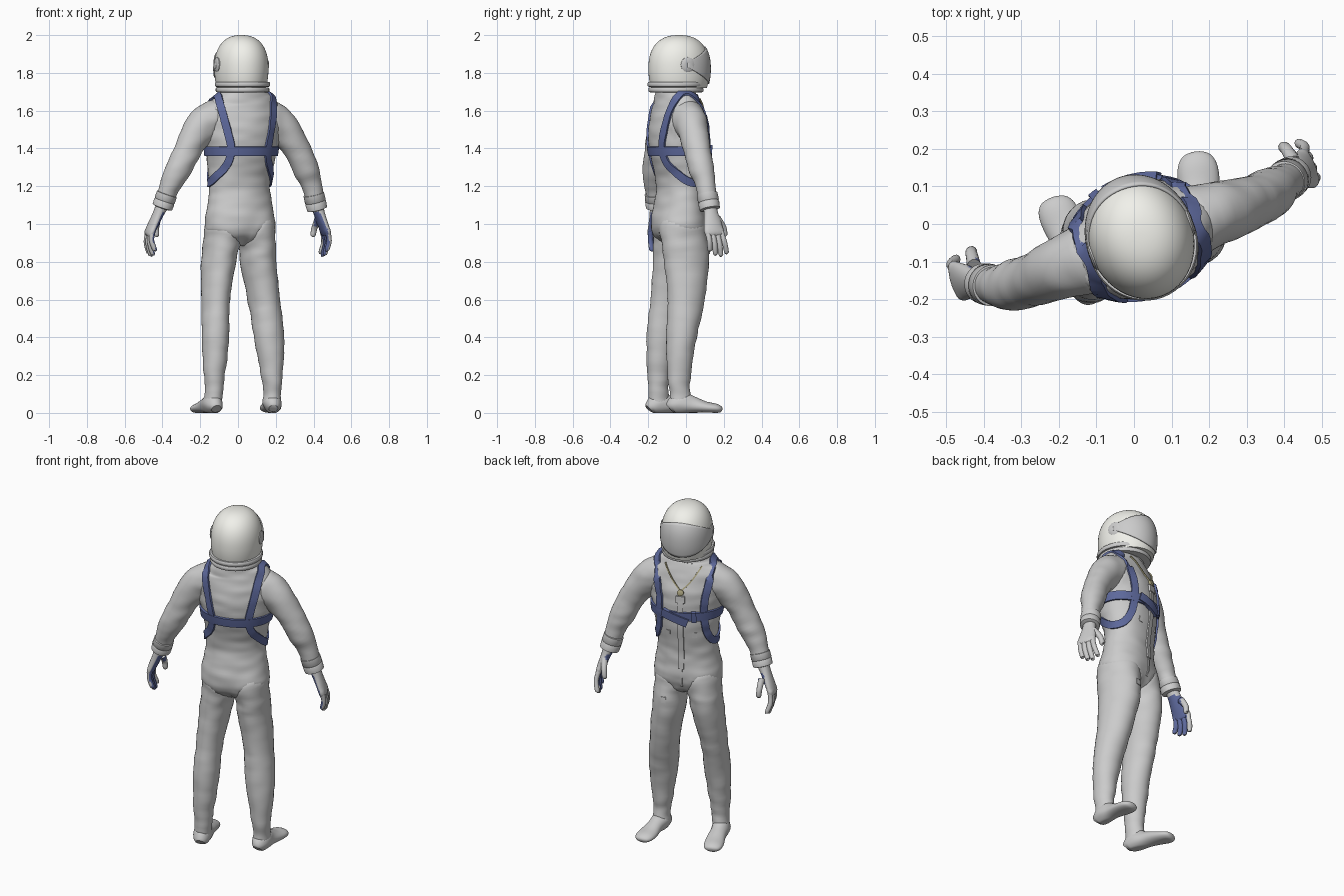
import bpy, bmesh, math
from mathutils import Vector, noise
from mathutils.bvhtree import BVHTree

if "Cube" in bpy.data.objects:
    bpy.data.objects.remove(bpy.data.objects["Cube"])

YAW = math.radians(20)
SIDE = Vector((math.cos(YAW), math.sin(YAW), 0))     # figure's lateral axis
FWD = Vector((-math.sin(YAW), math.cos(YAW), 0))     # direction the figure faces
MID = Vector((0.015, -0.035, 0))
UP = Vector((0, 0, 1))


def local(s, p, z):
    return MID + SIDE * s + FWD * p + UP * z


def colour(name, rgb):
    m = bpy.data.materials.new(name)
    m.diffuse_color = (*rgb, 1)
    m.use_nodes = True
    m.node_tree.nodes["Principled BSDF"].inputs["Base Color"].default_value = m.diffuse_color
    return m


BLUE = colour("strap_blue", (0.11, 0.14, 0.33))
WHITE = colour("helmet_white", (0.88, 0.88, 0.83))
TAN = colour("cord_tan", (0.42, 0.38, 0.22))


def spline(pts, steps, closed=False):
    """Catmull-Rom through tuples of any length."""
    n, out = len(pts), []
    for i in range(n if closed else n - 1):
        g = [pts[j % n] if closed else pts[min(max(j, 0), n - 1)] for j in range(i - 1, i + 3)]
        for k in range(steps):
            t = k / steps
            out.append(tuple(0.5 * (2 * b + (c - a) * t + (2 * a - 5 * b + 4 * c - d) * t * t
                                    + (3 * b - a - 3 * c + d) * t ** 3) for a, b, c, d in zip(*g)))
    return out if closed else out + [tuple(pts[-1])]


def tube(pts, side=SIDE, steps=7, n=32):
    """Rings of an elliptical tube; each point is x, y, z, side radius, other radius."""
    sp = spline(pts, steps)
    rings = []
    for i, q in enumerate(sp):
        t = (Vector(sp[min(i + 1, len(sp) - 1)][:3]) - Vector(sp[max(i - 1, 0)][:3])).normalized()
        u = (side - t * side.dot(t)).normalized()
        v = t.cross(u)
        ru, rv = max(q[3], 0.002), max(q[4], 0.002)
        rings.append([Vector(q[:3]) + u * ru * math.cos(a) + v * rv * math.sin(a)
                      for a in (2 * math.pi * k / n for k in range(n))])
    return rings


def mesh_object(name, bm, mat=None):
    me = bpy.data.meshes.new(name)
    bm.to_mesh(me)
    bm.free()
    ob = bpy.data.objects.new(name, me)
    bpy.context.collection.objects.link(ob)
    if mat:
        me.materials.append(mat)
    return ob


def loft(bm, rings, closed=False, wrap=True, cap=True):
    vs = [[bm.verts.new(p) for p in r] for r in rings]
    n = len(vs[0])
    for i in range(len(vs) if closed else len(vs) - 1):
        a, b = vs[i], vs[(i + 1) % len(vs)]
        for k in range(n if wrap else n - 1):
            bm.faces.new((a[k], a[(k + 1) % n], b[(k + 1) % n], b[k]))
    if cap and not closed:
        bm.faces.new(vs[0])
        bm.faces.new(vs[-1])
    bmesh.ops.recalc_face_normals(bm, faces=bm.faces)
    bm.normal_update()
    return [v for r in vs for v in r]


def skin(name, rings, mat=None, **kw):
    bm = bmesh.new()
    loft(bm, rings, **kw)
    return mesh_object(name, bm, mat)


def tree_of(rings):
    bm = bmesh.new()
    loft(bm, rings)
    tree = BVHTree.FromBMesh(bm)
    bm.free()
    return tree


def fuse(name, parts, k):
    """Overlapping tubes as one mesh: fillet the joins over distance k, drop hidden faces."""
    trees = [tree_of(r) for r in parts]
    bm = bmesh.new()
    groups = [loft(bm, r) for r in parts]
    buried, lift = set(), {}
    for i, verts in enumerate(groups):
        for v in verts:
            for j, tree in enumerate(trees):
                if i == j:
                    continue
                hit, nor, _, d = tree.find_nearest(v.co)
                if (v.co - hit).dot(nor) < 0 and d > 0.6 * k:
                    buried.add(v)
                h = max(k - d, 0) / k
                lift[v] = max(lift.get(v, 0), h * h * k / 4)
    for v, d in lift.items():
        v.co += v.normal * d
    bmesh.ops.delete(bm, geom=[f for f in bm.faces if all(v in buried for v in f.verts)], context='FACES')
    return mesh_object(name, bm)


def ribbon(name, pts, width, height, tree, mat=None, closed=False, steps=6):
    """Flat band laid on a surface; pts are figure-local side, forward, z."""
    sp = [Vector(p) for p in spline([tuple(local(*p)) for p in pts], steps, closed)]
    hits = [tree.find_nearest(p)[:2] for p in sp]
    n, rings = len(hits), []
    for i, (c, nor) in enumerate(hits):
        a = hits[(i + 1) % n if closed else min(i + 1, n - 1)][0]
        b = hits[(i - 1) % n if closed else max(i - 1, 0)][0]
        across = (a - b).cross(nor).normalized() * width / 2
        row = [tree.find_nearest(c + across * k)[0] for k in (-1, 0, 1)]
        rings.append([q + nor * height for q in row] + [q - nor * 0.003 for q in reversed(row)])
    return skin(name, rings, mat, closed=closed)


# suit: torso, legs, feet and arms
torso = tube([(.008, -.035, .895, .06, .05), (.009, -.035, .925, .125, .1), (.01, -.038, .97, .172, .128),
              (.01, -.04, 1.03, .186, .136), (.008, -.035, 1.12, .173, .125), (.008, -.03, 1.2, .166, .122),
              (.012, -.03, 1.3, .178, .137), (.017, -.037, 1.4, .192, .152), (.018, -.042, 1.5, .197, .152),
              (.02, -.045, 1.58, .195, .135), (.022, -.05, 1.64, .182, .118), (.02, -.055, 1.675, .15, .108),
              (.018, -.055, 1.7, .118, .104), (.018, -.055, 1.73, .11, .102)], n=48)
left_leg = tube([(-.07, -.05, 1.08, .03, .04), (-.08, -.052, 1.0, .078, .108), (-.09, -.055, .9, .09, .122),
                 (-.103, -.06, .8, .088, .118), (-.118, -.095, .6, .073, .095), (-.12, -.13, .4, .07, .08),
                 (-.125, -.145, .2, .055, .06), (-.127, -.145, .1, .041, .047), (-.13, -.143, .055, .034, .038)])
right_leg = tube([(.085, -.03, 1.08, .03, .04), (.096, -.025, 1.0, .08, .108), (.105, -.007, .9, .09, .122),
                  (.107, .003, .8, .092, .122), (.137, 0, .6, .083, .1), (.165, -.025, .4, .08, .08),
                  (.18, -.037, .2, .056, .063), (.18, -.033, .1, .043, .05), (.181, -.03, .055, .034, .038)])


def foot(heel, toe):
    h, t = Vector(heel), Vector(toe)
    prof = [(0, .022, .025, .025), (.06, .034, .037, .04), (.22, .042, .044, .05), (.45, .042, .047, .042),
            (.7, .03, .053, .03), (.88, .022, .05, .024), (.97, .018, .036, .017), (1, .016, .015, .008)]
    side = (t - h).normalized().cross(UP)
    return tube([(*h.lerp(t, k).xy, z, w, v) for k, z, w, v in prof], side, 4)


left_arm = tube([(-.06, -.07, 1.56, .05, .05), (-.12, -.09, 1.57, .078, .076), (-.19, -.115, 1.53, .083, .085),
                 (-.257, -.145, 1.41, .07, .072), (-.315, -.163, 1.29, .068, .069), (-.365, -.165, 1.19, .054, .054),
                 (-.40, -.158, 1.09, .046, .046)], FWD)
right_arm = tube([(.09, -.01, 1.56, .05, .05), (.155, .01, 1.57, .078, .076), (.222, .03, 1.53, .083, .085),
                  (.305, .055, 1.41, .072, .075), (.36, .083, 1.29, .066, .067), (.395, .107, 1.19, .052, .053),
                  (.416, .125, 1.09, .046, .046)], FWD)
suit = fuse("suit", [torso, left_leg, right_leg, left_arm, right_arm,
                     foot((-.115, -.195, 0), (-.217, .07, 0)), foot((.187, -.088, 0), (.165, .19, 0))], .05)
torso_tree = tree_of(torso)
# soft cloth wrinkles and flat soles
for v, nor in [(v, v.normal.copy()) for v in suit.data.vertices]:
    c = v.co
    v.co = c + nor * 0.005 * noise.noise(Vector((c.x * 9, c.y * 9, c.z * 22)))
    v.co.z = max(v.co.z, 0)
suit_tree = BVHTree.FromPolygons([v.co.copy() for v in suit.data.vertices],
                                 [list(p.vertices) for p in suit.data.polygons])


# gloves with blue palms, and cuffs
def glove(name, sgn, *points):
    w, k, t, a, b = map(Vector, points)
    inward = SIDE * -sgn
    d = (k - w).normalized()
    parts = [tube([(*w, .034, .034), (*w.lerp(k, .35), .04, .027), (*w.lerp(k, .8), .052, .023),
                   (*k, .05, .018), (*(k + d * .012), .035, .008)], FWD, 5)]
    for i in range(4):
        j = i - 1.5
        p0 = k - d * .02 + FWD * j * .025
        p2 = t + FWD * j * .032 + UP * (0.022, 0, -.006, .008)[i]
        p1 = p0.lerp(p2, .5) - inward * .012
        parts.append(tube([(*p0, .013, .013), (*p1, .0135, .0135), (*p0.lerp(p2, .93), .0125, .0125),
                           (*p2, .005, .005)], FWD, 4, 12))
    m = a.lerp(b, .5) + FWD * .012
    parts.append(tube([(*a, .018, .02), (*m, .016, .016), (*a.lerp(b, .93), .014, .014),
                       (*b, .005, .005)], SIDE, 4, 12))
    ob = fuse(name, parts, .012)
    ob.data.materials.append(None)
    ob.data.materials.append(BLUE)
    for p in ob.data.polygons:
        thumb = (p.center - a).dot(FWD) > 0.014
        p.material_index = int(p.normal.dot(inward) > 0.25 and p.center.z < 1.06 and not thumb)


glove("right_glove", 1, (.416, .125, 1.10), (.466, .15, .95), (.455, .172, .835),
      (.425, .165, 1.03), (.395, .208, .935))
glove("left_glove", -1, (-.40, -.157, 1.10), (-.472, -.15, .95), (-.457, -.137, .835),
      (-.425, -.11, 1.03), (-.432, -.07, .935))
for name, a, b in (("left_cuff", (-.376, -.164, 1.16), (-.402, -.158, 1.085)),
                   ("right_cuff", (.40, .112, 1.16), (.42, .127, 1.075))):
    a, b = Vector(a), Vector(b)
    prof = [(0, .048), (.02, .055), (.45, .056), (.5, .053), (.56, .056), (.95, .054), (1, .04)]
    skin(name, tube([(*a.lerp(b, k), r, r) for k, r in prof], FWD, 1))

# harness: a loop round each shoulder and a chest band
loop = [(.15, -.02, 1.69), (.148, -.09, 1.63), (.128, -.135, 1.5), (.112, -.15, 1.4), (.125, -.13, 1.32),
        (.16, -.07, 1.26), (.175, 0, 1.22), (.17, .07, 1.225), (.148, .11, 1.28), (.138, .13, 1.36),
        (.138, .13, 1.48), (.148, .07, 1.61)]
for name, m in (("left_strap", -1), ("right_strap", 1)):
    ribbon(name, [(s * m, p, z) for s, p, z in loop], .042, .011, suit_tree, BLUE, True)
band = [(.2 * math.cos(a), .155 * math.sin(a), 1.385) for a in (math.pi * i / 12 for i in range(24))]
ribbon("chest_band", band, .05, .012, torso_tree, BLUE, True, 3)
ribbon("band_tongue", [(.1, .13, 1.395), (.03, .15, 1.375), (-.04, .15, 1.35)], .048, .02, torso_tree, BLUE)
ribbon("buckle", [(-.09, .15, 1.385), (-.062, .15, 1.385)], .06, .02, torso_tree, BLUE, False, 2)

# zip flap, neck cord, pendant and patches
ribbon("zip_flap", [(0, .15, 1.5), (0, .15, 1.35), (0, .13, 1.2), (0, .13, 1.06)], .032, .008, suit_tree)
ribbon("zip_line", [(0, .13, 1.07), (0, .13, 1.0), (0, .12, .95)], .012, .005, suit_tree)
ribbon("zip_top", [(0, .15, 1.505), (0, .15, 1.465)], .05, .012, suit_tree)
for m in (-1, 1):
    ribbon("neck_cord", [(.1 * m, .07, 1.66), (.055 * m, .12, 1.59), (0, .14, 1.53)], .007, .007, suit_tree, TAN)
    ribbon("belly_patch", [(.075 * m - .014, .13, 1.27), (.075 * m + .014, .13, 1.27)], .03, .004, suit_tree)
ribbon("thigh_patch", [(.085, .15, .86), (.13, .15, .86)], .035, .004, suit_tree)
hit, nor = suit_tree.find_nearest(local(0, .15, 1.525))[:2]
skin("pendant", tube([(*(hit + nor * d), r, r) for d, r in ((-.004, .018), (.012, .018), (.015, .012))],
                     SIDE, 1, 20), TAN)

# helmet dome, base rings, visor and pivots
HC = Vector((.018, -.037, 0))


def shell(a, z, k=1.0):
    t = (z - 1.82) / .18
    g = k * (max(1 - t ** 2.4, 0) ** (1 / 2.4) if t > 0 else 1 - .09 * ((1.82 - z) / .1) ** 2)
    return HC + SIDE * .14 * g * math.sin(a) + FWD * .165 * g * math.cos(a) + UP * z


heights = [1.72 + .01 * i for i in range(10)] + [1.82 + .1799 * math.sin(math.pi * i / 32) for i in range(17)]
skin("helmet", [[shell(2 * math.pi * k / 48, z) for k in range(48)] for z in heights], WHITE)
for name, z, r in (("helmet_ring_upper", 1.739, .146), ("helmet_ring_lower", 1.71, .141)):
    c = HC - FWD * .017
    prof = [(-.014, -.022), (-.012, -.004), (-.006, 0), (.006, 0), (.012, -.004), (.014, -.022)]
    skin(name, [[c + UP * (z + dz) + SIDE * (r + dr) * math.cos(a) + FWD * (r + dr + .006) * math.sin(a)
                 for a in (math.pi * k / 24 for k in range(48))] for dz, dr in prof])
visor = []
for i in range(41):
    a = math.radians(-92 + 184 * i / 40)
    w = max(math.cos(a), 0)
    lo, hi = 1.828 - .086 * w, 1.858 + .08 * w
    visor.append([shell(a, lo + (hi - lo) * j / 14, 1.015) for j in range(15)])
vis = skin("visor", visor, wrap=False, cap=False)
sol = vis.modifiers.new("thickness", 'SOLIDIFY')
sol.thickness, sol.offset = 0.008, 0
for m in (-1, 1):
    p = HC + UP * 1.843
    skin("visor_pivot", tube([(*(p + SIDE * m * d), r, r) for d, r in
                              ((.122, .04), (.139, .04), (.144, .032), (.145, .015))], FWD, 1, 12))

# smooth shading with sharp edges kept
for ob in bpy.context.collection.objects:
    ob.data.shade_smooth()
    ob.data.set_sharp_from_angle(angle=math.radians(40))
